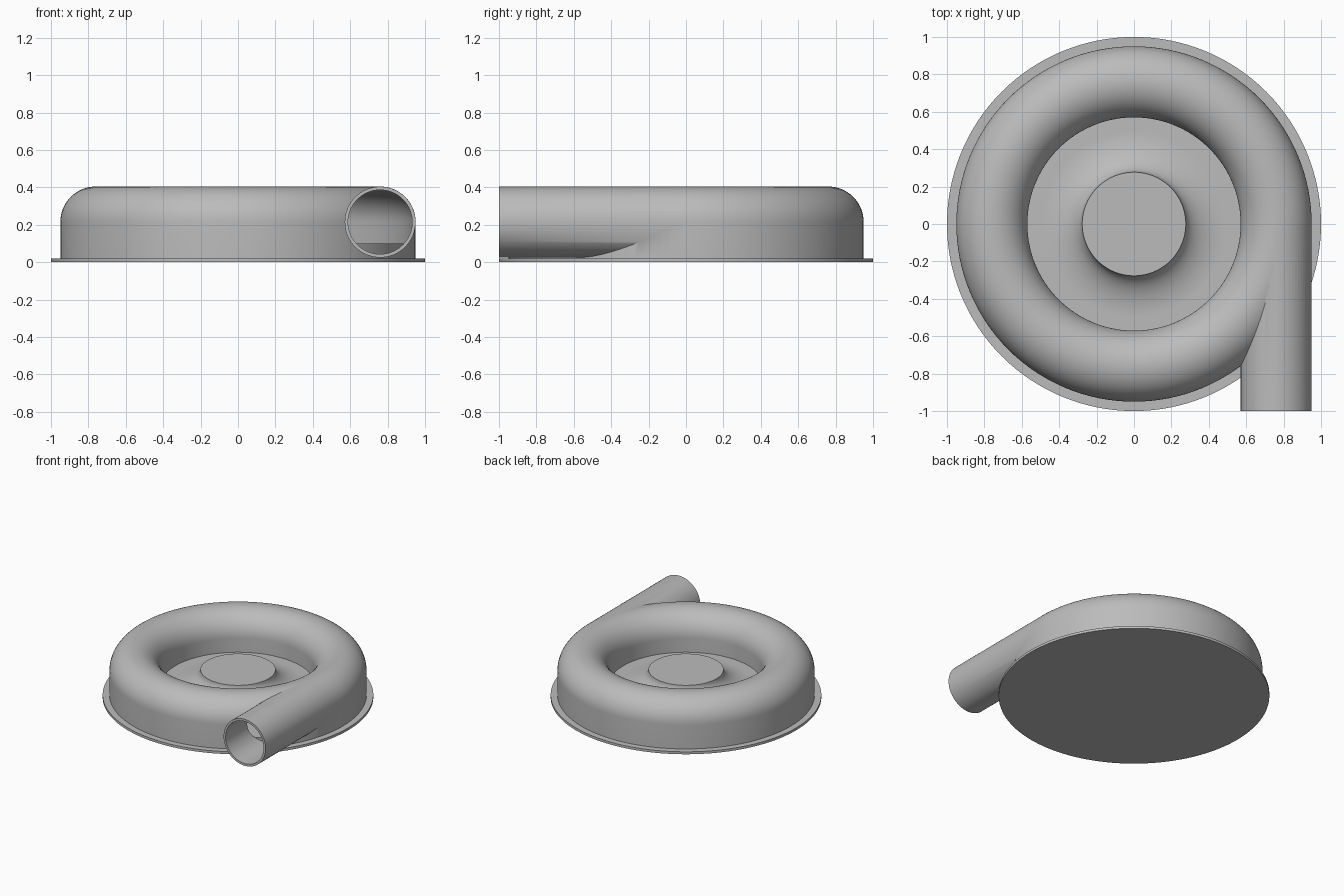
import bpy, bmesh, math
from mathutils import Matrix, Vector

cube = bpy.data.objects.get("Cube")
if cube:
    bpy.data.objects.remove(cube)

SEGMENTS = 128
RING, TUBE, WALL = 0.76, 0.19, 0.018   # volute centre radius, tube radius, shell thickness
MID_Z, BASE_Z, FLOOR_Z = 0.215, 0.02, 0.1

metal = bpy.data.materials.new("grey metal")
metal.use_nodes = True
grey = (0.5, 0.5, 0.5, 1)
metal.diffuse_color = grey
metal.node_tree.nodes["Principled BSDF"].inputs["Base Color"].default_value = grey


def finish(name, bm):
    bmesh.ops.remove_doubles(bm, verts=bm.verts, dist=1e-5)
    bmesh.ops.recalc_face_normals(bm, faces=bm.faces)
    mesh = bpy.data.meshes.new(name)
    bm.to_mesh(mesh)
    bm.free()
    mesh.materials.append(metal)
    obj = bpy.data.objects.new(name, mesh)
    bpy.context.collection.objects.link(obj)
    return obj


def lathe(name, profile, closed=False):
    """Spin an (r, z) profile around the z axis."""
    bm = bmesh.new()
    verts = [bm.verts.new((r, 0, z)) for r, z in profile]
    edges = [bm.edges.new(pair) for pair in zip(verts, verts[1:])]
    if closed:
        edges.append(bm.edges.new((verts[-1], verts[0])))
    bmesh.ops.spin(bm, geom=verts + edges, cent=(0, 0, 0), axis=(0, 0, 1),
                   angle=math.tau, steps=SEGMENTS, use_merge=True)
    return finish(name, bm)


def arch(radius, bottom):
    """Half-round top on straight walls."""
    steps = 32
    angles = [math.pi * (1 - i / steps) for i in range(steps + 1)]
    curve = [(RING + radius * math.cos(a), MID_Z + radius * math.sin(a)) for a in angles]
    return [(RING - radius, bottom)] + curve + [(RING + radius, bottom)]


def pipe(name, radius, y0, y1):
    bm = bmesh.new()
    place = Matrix.Translation(Vector((RING, (y0 + y1) / 2, MID_Z))) @ Matrix.Rotation(math.pi / 2, 4, 'X')
    bmesh.ops.create_cone(bm, cap_ends=True, segments=64, radius1=radius,
                          radius2=radius, depth=y1 - y0, matrix=place)
    return finish(name, bm)


def combine(obj, other, operation):
    mod = obj.modifiers.new(operation.lower(), 'BOOLEAN')
    mod.operation, mod.object, mod.solver = operation, other, 'EXACT'
    bpy.context.view_layer.objects.active = obj
    bpy.ops.object.modifier_apply(modifier=mod.name)
    bpy.data.objects.remove(other)


# Flange disc under the housing
flange = lathe("base_flange", [(0, 0), (1, 0), (1, BASE_Z), (0, BASE_Z)])

# Chamber floor with the flared hub
HUB_R, HUB_Z, FLARE_R = 0.277, 0.225, 0.5
flare = [(FLARE_R - (FLARE_R - HUB_R) * math.cos(a), HUB_Z - (HUB_Z - FLOOR_Z) * math.sin(a))
         for a in (math.pi / 2 * i / 20 for i in range(21))]
hub = lathe("floor_and_hub", [(0, HUB_Z)] + flare
            + [(RING + TUBE - WALL, FLOOR_Z), (RING + TUBE - WALL, BASE_Z - 0.01), (0, BASE_Z - 0.01)])

# Hollow volute joined to its tangential outlet pipe
casing = lathe("volute_casing", arch(TUBE, BASE_Z), closed=True)
combine(casing, pipe("outlet_pipe", TUBE - 0.0005, -1, -0.013), 'UNION')
combine(casing, lathe("chamber_cutter", arch(TUBE - WALL, -0.1), closed=True), 'DIFFERENCE')
combine(casing, pipe("bore_cutter", TUBE - WALL - 0.0005, -1.1, -0.013), 'DIFFERENCE')

for obj in (flange, hub, casing):
    bpy.ops.object.select_all(action='DESELECT')
    obj.select_set(True)
    bpy.context.view_layer.objects.active = obj
    bpy.ops.object.shade_smooth_by_angle(angle=math.radians(35))
